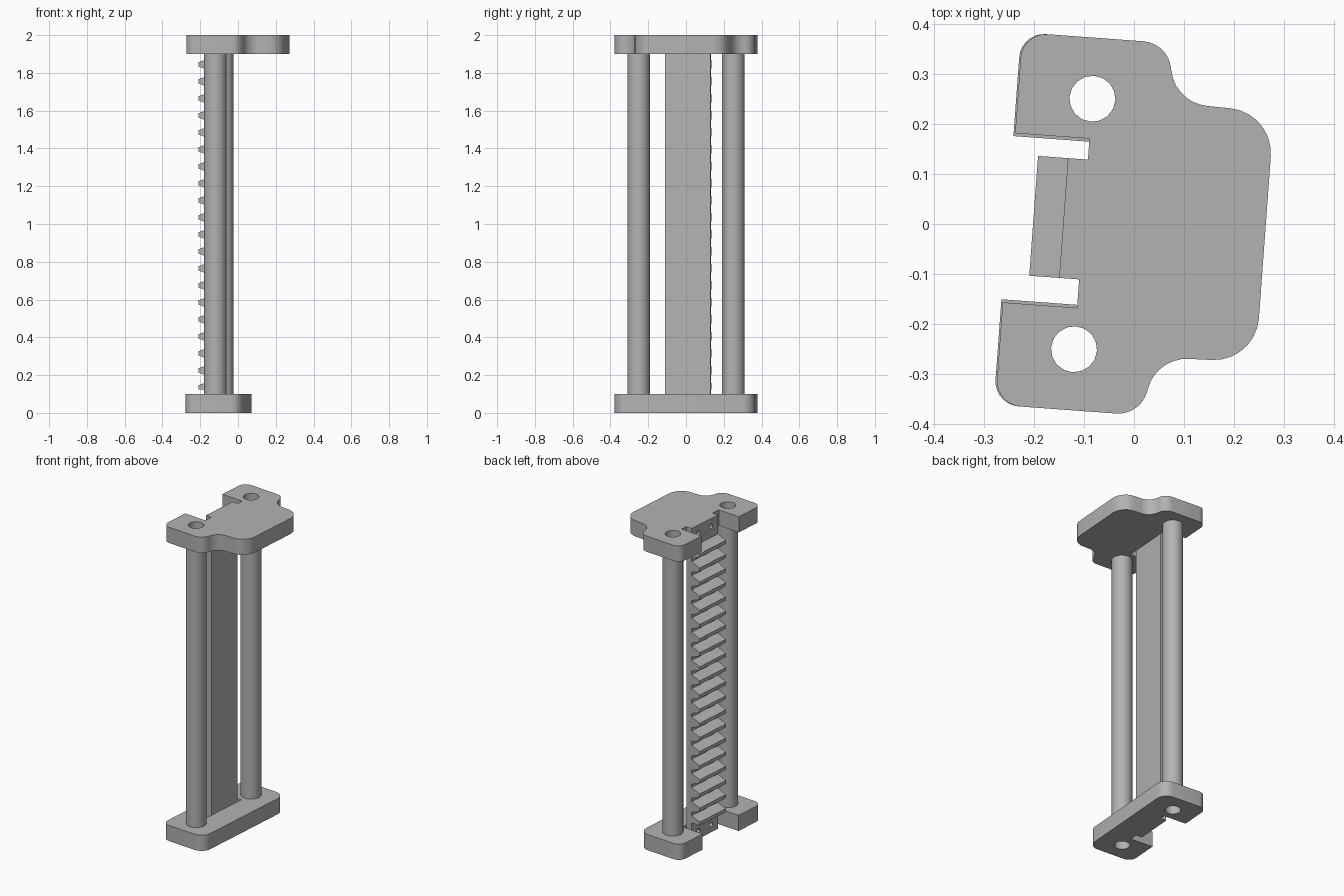
import bpy
import bmesh
from math import cos, sin, pi, radians
from mathutils import Matrix, Vector

cube = bpy.data.objects.get("Cube")
if cube:
    bpy.data.objects.remove(cube, do_unlink=True)

grey = bpy.data.materials.new("plain grey")
grey.use_nodes = True
grey.diffuse_color = (0.45, 0.45, 0.45, 1)
grey.node_tree.nodes["Principled BSDF"].inputs["Base Color"].default_value = grey.diffuse_color

PLACE = Matrix.Translation((-0.1015, 0, 0)) @ Matrix.Rotation(radians(-4.2), 4, "Z")
TUBE_Y, BORE, TUBE_R = 0.251, 0.046, 0.06
PLATE = 0.1                        # plate thickness
BACK = -0.04                       # toothed face of the panel
LOW, HIGH = -0.111, 0.129          # panel edges
MID = (LOW + HIGH) / 2


def finish(bm, name):
    bmesh.ops.recalc_face_normals(bm, faces=bm.faces)
    mesh = bpy.data.meshes.new(name)
    bm.to_mesh(mesh)
    bm.free()
    mesh.materials.append(grey)
    obj = bpy.data.objects.new(name, mesh)
    bpy.context.collection.objects.link(obj)
    return obj


def prism(bm, points, offset):
    """Add a flat outline and extrude it along the offset."""
    face = bm.faces.new([bm.verts.new(p) for p in points])
    new = bmesh.ops.extrude_face_region(bm, geom=[face], use_keep_orig=True)["geom"]
    bmesh.ops.translate(bm, vec=offset, verts=[g for g in new if isinstance(g, bmesh.types.BMVert)])


def rounded(corners, steps=7):
    """Replace each (x, y, radius) corner by an arc."""
    out = []
    for i, (x, y, r) in enumerate(corners):
        p = Vector((x, y))
        if r == 0:
            out.append(p)
            continue
        a = (Vector(corners[i - 1][:2]) - p).normalized()
        b = (Vector(corners[(i + 1) % len(corners)][:2]) - p).normalized()
        half = a.angle(b) / 2
        centre = p + (a + b).normalized() * (r / sin(half))
        reach = r * cos(half) / sin(half)
        start, end = p + a * reach - centre, p + b * reach - centre
        sweep = pi - 2 * half
        for k in range(steps + 1):
            t = k / steps
            out.append(centre + (start * sin((1 - t) * sweep) + end * sin(t * sweep)) / sin(sweep))
    return out


def cylinder(bm, radius, depth, centre, axis="Z", sides=24):
    turn = Matrix.Rotation(pi / 2, 4, "Y") if axis == "X" else Matrix()
    bmesh.ops.create_cone(bm, cap_ends=True, segments=sides, radius1=radius, radius2=radius,
                          depth=depth, matrix=Matrix.Translation(centre) @ turn)


def cut(obj, cutter):
    mod = obj.modifiers.new("holes", "BOOLEAN")
    mod.operation, mod.solver, mod.object = "DIFFERENCE", "EXACT", cutter
    bpy.context.view_layer.objects.active = obj
    bpy.ops.object.modifier_apply(modifier=mod.name)


def end_plate(name, z, gap, ear, side):
    """Plate with two ears, a notched central tab, tube bores and screw holes."""
    notch = [(ear, gap, 0), (0, gap, 0), (0, HIGH, 0), (BACK, HIGH, 0),
             (BACK, LOW, 0), (0, LOW, 0), (0, -gap + 0.003, 0), (ear, -gap + 0.003, 0)]
    lower = [(ear, -0.373, 0.05)] + [(x, -y, r) for x, y, r in side]
    outline = rounded(notch + lower + side[::-1] + [(ear, 0.373, 0.05)])
    bm = bmesh.new()
    prism(bm, [(p.x, p.y, z) for p in outline], (0, 0, PLATE))
    plate = finish(bm, name)
    bm = bmesh.new()
    for s in (-1, 1):
        cylinder(bm, BORE, 0.4, (0, s * TUBE_Y, z + PLATE / 2), sides=16)
        cylinder(bm, 0.015, 0.16, (BACK, MID + s * 0.058, z + PLATE / 2), "X", 12)
    cutter = finish(bm, "hole_cutter")
    cutter.hide_render = True
    cut(plate, cutter)
    bpy.data.objects.remove(cutter, do_unlink=True)
    return plate


# End plates: a plain bar below, a wider shouldered plate above
parts = [
    end_plate("bottom_plate", 0, 0.165, -0.152, [(0.152, 0.373, 0.065)]),
    end_plate("top_plate", 2 - PLATE, 0.171, -0.149,
              [(0.143, 0.373, 0.06), (0.165, 0.255, 0.08), (0.364, 0.25, 0.09)]),
]

# Hollow tubes between the plates
for s, name in ((-1, "front_tube"), (1, "rear_tube")):
    bm = bmesh.new()
    rings = []
    for radius, sides in ((TUBE_R, 24), (BORE, 24)):
        for z in (PLATE, 2 - PLATE):
            rings.append([bm.verts.new((radius * cos(2 * pi * k / sides),
                                        s * TUBE_Y + radius * sin(2 * pi * k / sides), z))
                          for k in range(sides)])
    for a, b in ((0, 1), (1, 3), (3, 2), (2, 0)):
        for k in range(24):
            n = (k + 1) % 24
            bm.faces.new((rings[a][k], rings[a][n], rings[b][n], rings[b][k]))
    parts.append(finish(bm, name))

# Flat panel that carries the teeth
bm = bmesh.new()
prism(bm, [(BACK, LOW, PLATE), (0, LOW, PLATE), (0, HIGH, PLATE), (BACK, HIGH, PLATE)],
      (0, 0, 2 - 2 * PLATE))
parts.append(finish(bm, "back_panel"))

# Row of tapered teeth, the lowest one trimmed flat
bm = bmesh.new()
for i in range(20):
    z = 1.845 - i * 0.09
    floor = 0.124
    profile = [(BACK, z + 0.034), (-0.1, z + 0.011),
               (-0.1, max(z - 0.011, floor)), (BACK, max(z - 0.034, floor))]
    prism(bm, [(x, LOW, h) for x, h in profile], (0, HIGH - LOW, 0))
parts.append(finish(bm, "rack_teeth"))

# Place everything and shade it
bpy.ops.object.select_all(action="DESELECT")
for obj in parts:
    obj.matrix_world = PLACE
    obj.select_set(True)
bpy.context.view_layer.objects.active = parts[0]
bpy.ops.object.shade_smooth_by_angle(angle=radians(30))
